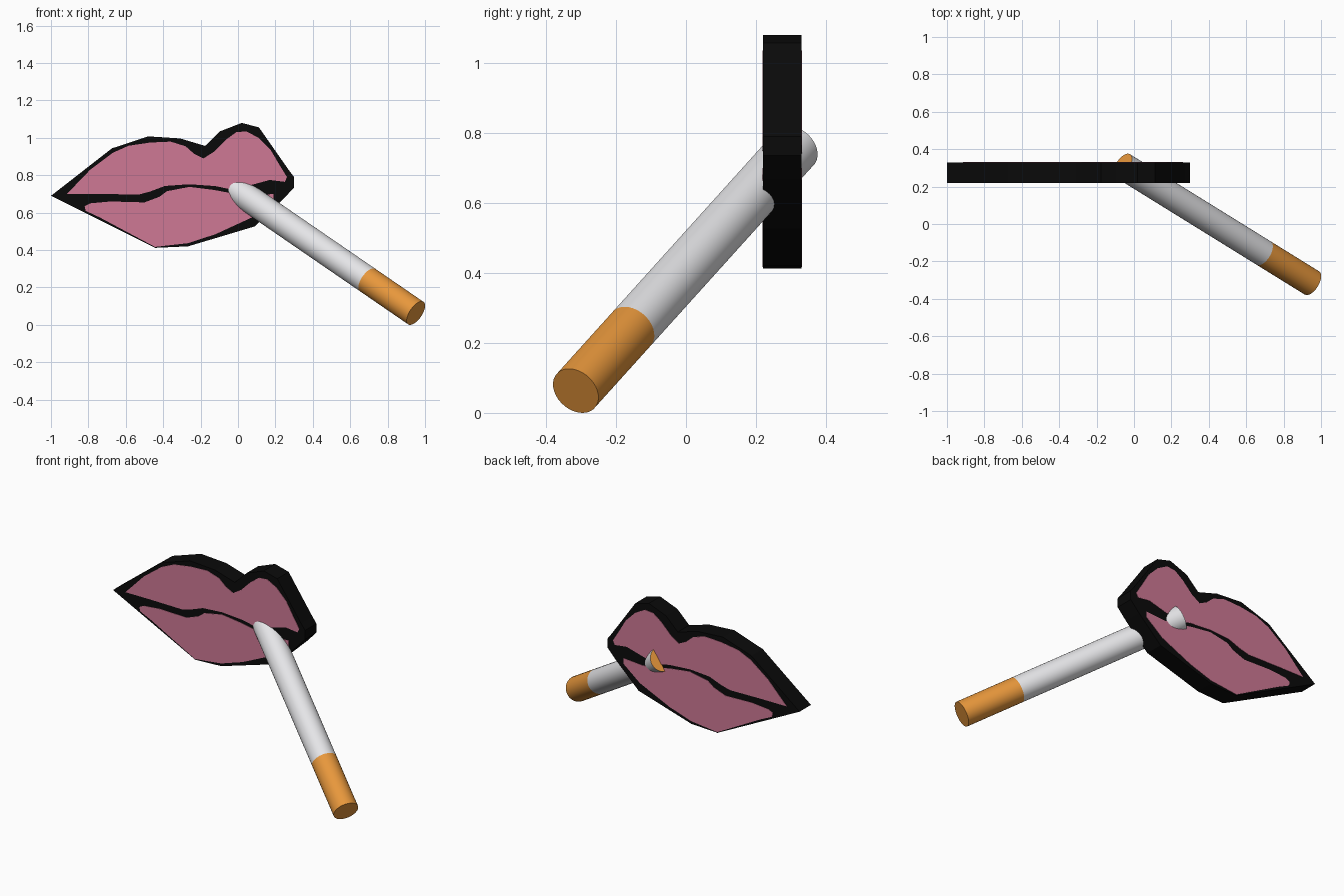
import bpy, bmesh
from mathutils import Vector

if "Cube" in bpy.data.objects:
    bpy.data.objects.remove(bpy.data.objects["Cube"])


def material(name, rgb):
    m = bpy.data.materials.new(name)
    m.diffuse_color = (*rgb, 1)
    m.use_nodes = True
    m.node_tree.nodes["Principled BSDF"].inputs["Base Color"].default_value = m.diffuse_color
    return m


BLACK = material("black", (0.003, 0.003, 0.003))
PINK = material("lip pink", (0.62, 0.19, 0.30))
WHITE = material("paper white", (0.78, 0.78, 0.80))
ORANGE = material("filter orange", (0.80, 0.31, 0.045))


def finish(bm, name, mats):
    bmesh.ops.recalc_face_normals(bm, faces=bm.faces)
    me = bpy.data.meshes.new(name)
    bm.to_mesh(me)
    bm.free()
    for m in mats:
        me.materials.append(m)
    ob = bpy.data.objects.new(name, me)
    bpy.context.collection.objects.link(ob)
    return ob


def slab(name, outline, y0, y1, mat):
    """Extrude an x-z outline from y0 to y1."""
    bm = bmesh.new()
    face = bm.faces.new([bm.verts.new((x, y0, z)) for x, z in outline])
    ext = bmesh.ops.extrude_face_region(bm, geom=[face])["geom"]
    verts = [v for v in ext if isinstance(v, bmesh.types.BMVert)]
    bmesh.ops.translate(bm, verts=verts, vec=(0, y1 - y0, 0))
    return finish(bm, name, [mat])


# Black mouth body
FRONT, BACK = 0.22, 0.33
mouth = [(-1, .69), (-.674, .944), (-.48, 1.008), (-.31, .997), (-.176, .957),
         (-.096, 1.035), (.02, 1.08), (.112, 1.056), (.273, .826), (.30, .79),
         (.30, .735), (.24, .67), (.09, .527), (-.267, .42), (-.444, .412)]
slab("mouth_outline", mouth, FRONT, BACK, BLACK)

# Pink lips: thin plates on the front and back
upper = [(-.915, .70), (-.79, .83), (-.67, .92), (-.585, .958), (-.47, .975),
         (-.36, .98), (-.28, .955), (-.235, .915), (-.185, .89), (-.13, .925),
         (-.065, .99), (-.01, 1.03), (.045, 1.035), (.11, 1.0), (.175, .935),
         (.225, .85), (.262, .79), (.25, .765), (.17, .775), (.06, .745),
         (-.04, .725), (-.12, .742), (-.26, .752), (-.39, .743), (-.47, .713),
         (-.53, .697), (-.74, .70)]
lower = [(-.82, .635), (-.79, .65), (-.68, .66), (-.50, .655), (-.42, .685),
         (-.38, .715), (-.26, .738), (-.13, .722), (-.04, .705), (.06, .69),
         (.19, .70), (.19, .665), (.08, .577), (-.12, .485), (-.267, .437),
         (-.444, .417), (-.74, .575), (-.815, .61)]
for side, y0, y1 in (("front", FRONT - .002, FRONT + .002),
                     ("back", BACK - .002, BACK + .002)):
    slab("upper_lip_" + side, upper, y0, y1, PINK)
    slab("lower_lip_" + side, lower, y0, y1, PINK)

# Cigarette: one tube with a ring cut where the filter starts
start, end = Vector((.951, -.315, .063)), Vector((-.06, .311, .757))
axis = end - start
turn = axis.to_track_quat('Z', 'Y')
RADIUS, SIDES = .073, 32
bm = bmesh.new()
circle = bmesh.ops.create_circle(bm, radius=RADIUS, segments=SIDES, cap_ends=True)
bm.faces.ensure_lookup_table()
top = bm.faces[0]
for step in (.255, .745):
    res = bmesh.ops.extrude_face_region(bm, geom=[top], use_keep_orig=(step < .5))["geom"]
    bmesh.ops.translate(bm, vec=(0, 0, step * axis.length),
                        verts=[v for v in res if isinstance(v, bmesh.types.BMVert)])
    top = [f for f in res if isinstance(f, bmesh.types.BMFace)][0]
# Filter band and both end caps are orange
for f in bm.faces:
    z = f.calc_center_median().z / axis.length
    f.material_index = 1 if z < .25 or z > .99 else 0
    f.smooth = len(f.verts) == 4
for v in bm.verts:
    v.co = start + turn @ v.co
cigarette = finish(bm, "cigarette", [WHITE, ORANGE])
bpy.context.view_layer.objects.active = cigarette
cigarette.select_set(True)
bpy.ops.object.shade_smooth_by_angle()
